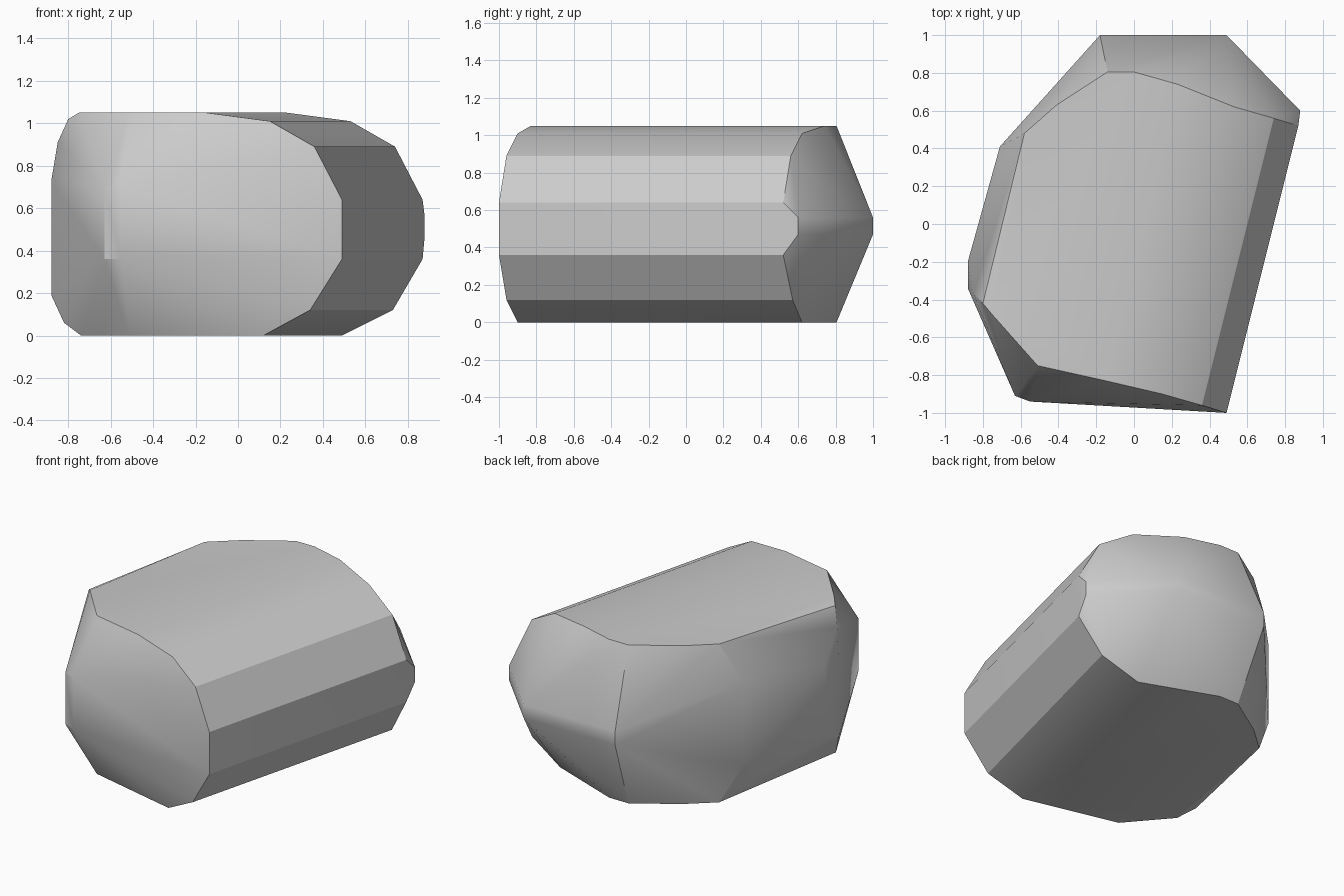
import bpy, bmesh, math

cube = bpy.data.objects.get("Cube")
if cube:
    bpy.data.objects.remove(cube, do_unlink=True)

# Stone colour
stone = bpy.data.materials.new("stone_grey")
stone.use_nodes = True
grey = (0.6, 0.6, 0.6, 1)
stone.diffuse_color = grey
stone.node_tree.nodes["Principled BSDF"].inputs["Base Color"].default_value = grey

# Rounded right flank: front end and back end of the same profile
right_front = [(.12, -.90, 0), (.34, -.96, .12), (.49, -1, .36), (.49, -1, .64),
               (.36, -.96, .89), (.15, -.90, 1.01), (-.15, -.83, 1.05)]
right_back = [(.49, .62, 0), (.73, .57, .12), (.87, .52, .36), (.87, .52, .64),
              (.74, .56, .89), (.53, .62, 1.01), (.23, .74, 1.05)]

# Left flank rim, from the top edge down to the base
left_front = [(-.75, -.48, 1.05), (-.80, -.42, 1.02), (-.85, -.37, .91),
              (-.88, -.34, .73), (-.88, -.34, .19), (-.82, -.40, .06), (-.74, -.48, 0)]
left_back = [(-.88, -.20, .73), (-.88, -.20, .25), (-.71, .41, .80), (-.71, .41, .25)]

# Outline of the back slope, repeated on the top and the base
back_rim = [(x, y, z) for z in (0, 1.05)
            for x, y in ((0, .805), (-.14, .805), (-.41, .63), (-.58, .48))]

# Blunt ridges at the back and front left
back_ridge = [(x, y, z) for x, y in ((-.18, 1), (.49, 1), (.88, .60)) for z in (.47, .56)]
front_ridge = [(x, y, z) for x, y in ((-.63, -.91), (-.55, -.94)) for z in (.36, .70)]
front_corners = [(-.51, -.75, 0), (-.51, -.75, 1.05)]

# Stone body: convex skin over all the rims
bm = bmesh.new()
for rim in (right_front, right_back, left_front, left_back,
            back_rim, back_ridge, front_ridge, front_corners):
    for p in rim:
        bm.verts.new(p)
hull = bmesh.ops.convex_hull(bm, input=bm.verts)
loose = {v for v in hull["geom_interior"] + hull["geom_unused"]
         if isinstance(v, bmesh.types.BMVert)}
bmesh.ops.delete(bm, geom=list(loose), context="VERTS")
bmesh.ops.dissolve_limit(bm, angle_limit=math.radians(2), verts=bm.verts, edges=bm.edges)
bmesh.ops.recalc_face_normals(bm, faces=bm.faces)

mesh = bpy.data.meshes.new("boulder")
bm.to_mesh(mesh)
bm.free()
mesh.materials.append(stone)
boulder = bpy.data.objects.new("boulder", mesh)
bpy.context.collection.objects.link(boulder)

# Soft shading, crisp on the larger breaks
bpy.ops.object.select_all(action="DESELECT")
boulder.select_set(True)
bpy.context.view_layer.objects.active = boulder
bpy.ops.object.shade_smooth_by_angle(angle=math.radians(28))
